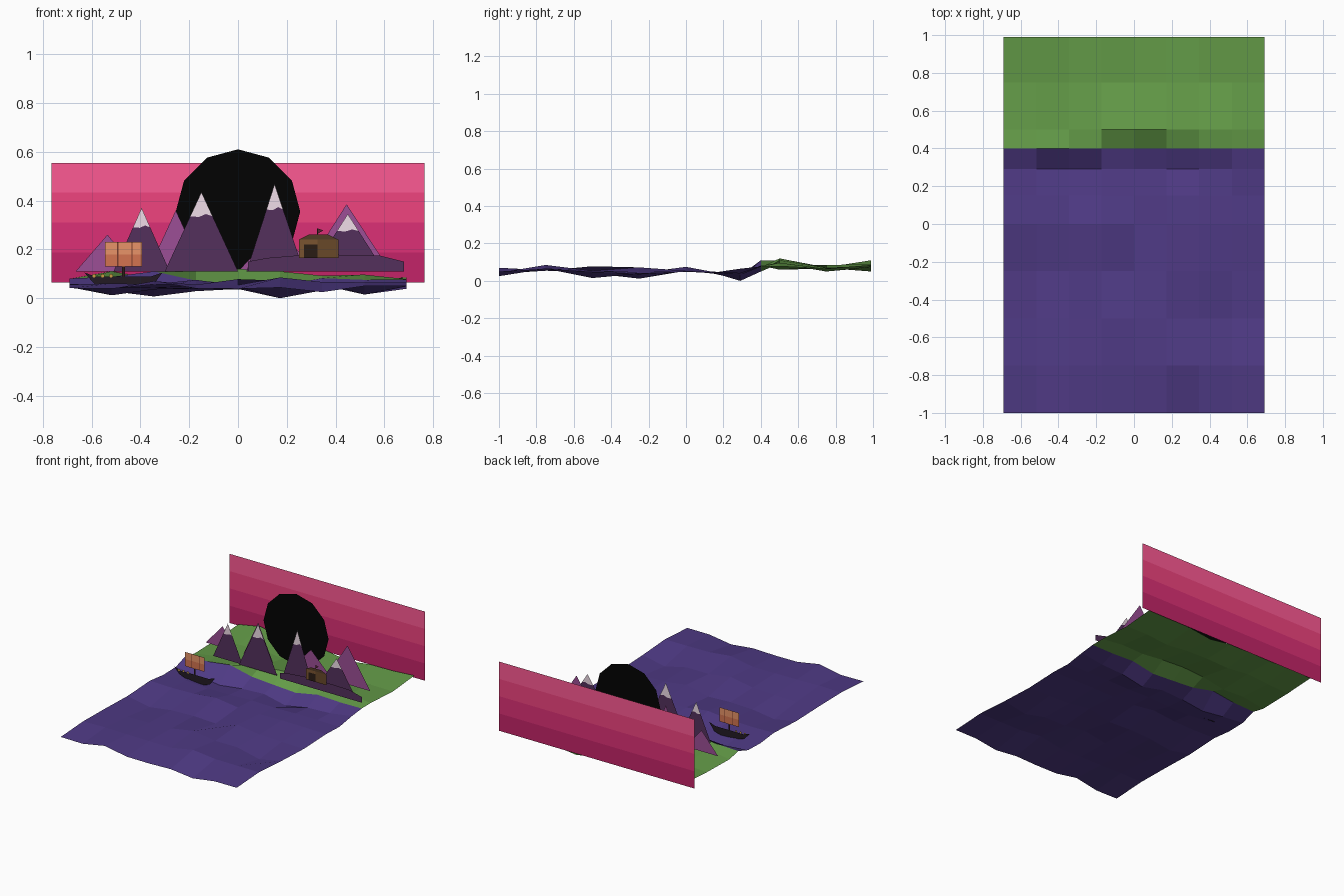
import bpy, bmesh, math, random

if "Cube" in bpy.data.objects:
    bpy.data.objects.remove(bpy.data.objects["Cube"])
random.seed(4)
MATS = {}


def mat(hexcol):
    if hexcol not in MATS:
        m = bpy.data.materials.new("colour_" + hexcol)
        rgb = [int(hexcol[i:i + 2], 16) / 255 for i in (0, 2, 4)]
        m.diffuse_color = [c / 12.92 if c < 0.04 else ((c + 0.055) / 1.055) ** 2.4 for c in rgb] + [1]
        m.use_nodes = True
        m.node_tree.nodes["Principled BSDF"].inputs["Base Color"].default_value = m.diffuse_color
        MATS[hexcol] = m
    return MATS[hexcol]


def build(name, faces):
    """faces: list of (colour, 3D points)"""
    me = bpy.data.meshes.new(name)
    bm = bmesh.new()
    cols = []
    for col, pts in faces:
        if col not in cols:
            cols.append(col)
            me.materials.append(mat(col))
        f = bm.faces.new([bm.verts.new(p) for p in pts])
        f.material_index = cols.index(col)
    bmesh.ops.remove_doubles(bm, verts=bm.verts, dist=1e-5)
    bm.to_mesh(me)
    bm.free()
    ob = bpy.data.objects.new(name, me)
    bpy.context.collection.objects.link(ob)
    return ob


def card(name, y, polys):
    """Flat scenery card in the XZ plane, facing the front."""
    return build(name, [(c, [(x, y, z) for x, z in pts]) for c, pts in polys])


def rect(x0, x1, z0, z1):
    return [(x0, z0), (x1, z0), (x1, z1), (x0, z1)]


def peak(name, y, x, top, left, right, base, col, cap=0):
    """Triangular mountain card; cap = height of the snow."""
    if not cap:
        return card(name, y, [(col, [(left, base), (right, base), (x, top)])])
    t = cap / (top - base)
    a = (x + (left - x) * t, top - cap)
    b = (x + (right - x) * t, top - cap)
    mid = [(a[0] * .6 + b[0] * .4, top - cap * 1.02), (a[0] * .3 + b[0] * .7, top - cap * .9)]
    return card(name, y, [(col, [(left, base), (right, base), b, mid[1], mid[0], a]),
                          (SNOW, [a, mid[0], mid[1], b, (x, top)])])


SEA, GRASS, SNOW = "4f3a85", "649c48", "f0dce8"
DARK, LIGHT = "54305c", "9c4e96"

# Rolling ground: sea in front, grass behind (row y, lowest and highest point)
rows = [(-1, .02, .07), (-.75, .035, .085), (-.5, .015, .078), (-.25, .012, .072),
        (0, .03, .075), (.15, .02, .07), (.29, 0, .07), (.4, .05, .11),
        (.5, .055, .12), (.75, .05, .085), (.99, .05, .11)]
N = 8
# Troughs and crests that stand out: (row, column) -> height
marks = {(0, 2): .07, (0, 6): .025, (0, 8): .05, (1, 5): .085, (2, 4): .078, (2, 7): .015,
         (3, 1): .012, (3, 5): .072, (4, 3): .075, (6, 2): .007, (6, 5): 0, (6, 8): .065,
         (7, 2): .11, (7, 4): .06, (7, 5): .05, (8, 3): .11, (8, 4): .12, (8, 5): .11,
         (8, 0): .06, (9, 2): .085, (9, 6): .05, (10, 1): .11, (10, 5): .05}
grid = []
for r, (y, lo, hi) in enumerate(rows):
    line = []
    for i in range(N + 1):
        z = lo + (hi - lo) * (.5 + random.uniform(-.15, .15))
        line.append((-.69 + 1.38 * i / N, y, marks.get((r, i), z)))
    grid.append(line)


def ground(name, r0, r1, col):
    build(name, [(col, [grid[r][i], grid[r][i + 1], grid[r + 1][i + 1], grid[r + 1][i]])
                 for r in range(r0, r1) for i in range(N)])


ground("sea", 0, 7, SEA)
ground("grass", 7, 10, GRASS)

# Banded sky backdrop
bands = ["c42468", "dc3076", "f0447f", "fe5a94"]
card("sky", 1.0, [(c, rect(-.765, .765, .065 + .1225 * i, .065 + .1225 * (i + 1)))
                  for i, c in enumerate(bands)])

# Dark twelve-sided sun
card("sun", .65, [("020202", [(.255 * math.sin(-math.tau * i / 12), .355 + .255 * math.cos(math.tau * i / 12))
                              for i in range(12)])])

# Far mountains
for i, (x, top, l, r) in enumerate([(-.535, .26, -.665, -.41), (-.255, .36, -.37, -.14),
                                    (.16, .28, 0, .33), (.445, .385, .27, .625)]):
    peak(f"far_mountain_{i + 1}", .59, x, top, l, r, .11, LIGHT)

# Near mountains with snow
for i, (x, top, l, r, cap, y) in enumerate([(-.395, .37, -.51, -.28, .08, .45), (-.15, .435, -.3, 0, .1, .44),
                                            (.15, .468, .035, .27, .105, .45), (.45, .345, .3, .6, .07, .46)]):
    peak(f"near_mountain_{i + 1}", y, x, top, l, r, .11, DARK, cap)

# Low ridge under the hut
card("ridge", .415, [(DARK, [(.04, .11), (.68, .11), (.68, .15), (.58, .175), (.3, .18), (.12, .165), (.04, .15)])])

# Hut with door and flag
card("hut", .405, [("7a5430", [(.25, .165), (.27, .165), (.27, .22), (.325, .22), (.325, .24), (.25, .24)]),
                   ("2a1c14", rect(.27, .325, .165, .22)),
                   ("684828", rect(.325, .412, .165, .24)),
                   ("543c26", [(.25, .24), (.412, .24), (.37, .26), (.29, .26)])])
card("flag", .405, [("2a1c14", rect(.324, .328, .26, .285)),
                    ("5a2030", [(.328, .265), (.35, .278), (.328, .285)])])

# Boat: hull, mast, sail, round shields
card("hull", .185, [("221a24", [(-.63, .105), (-.59, .06), (-.53, .04), (-.4, .035), (-.35, .05), (-.31, .105),
                                (-.36, .088), (-.58, .088)])])
card("mast", .185, [("2c1c18", rect(-.476, -.464, .088, .13))])
seams = [-.545, -.495, -.49, -.437, -.432, -.393]
card("sail", .185, [(c if i % 2 == 0 else "7a3c2c", rect(seams[i], seams[i + 1], z, z + .05))
                    for z, c in ((.13, "d47450"), (.18, "e89468")) for i in range(5)])
for i in range(3):
    cx = -.59 + .035 * i
    card(f"shield_{i + 1}", .182, [("c89c44", [(cx + .008 * math.cos(math.tau * k / 8),
                                                .092 + .008 * math.sin(math.tau * k / 8)) for k in range(8)])])
